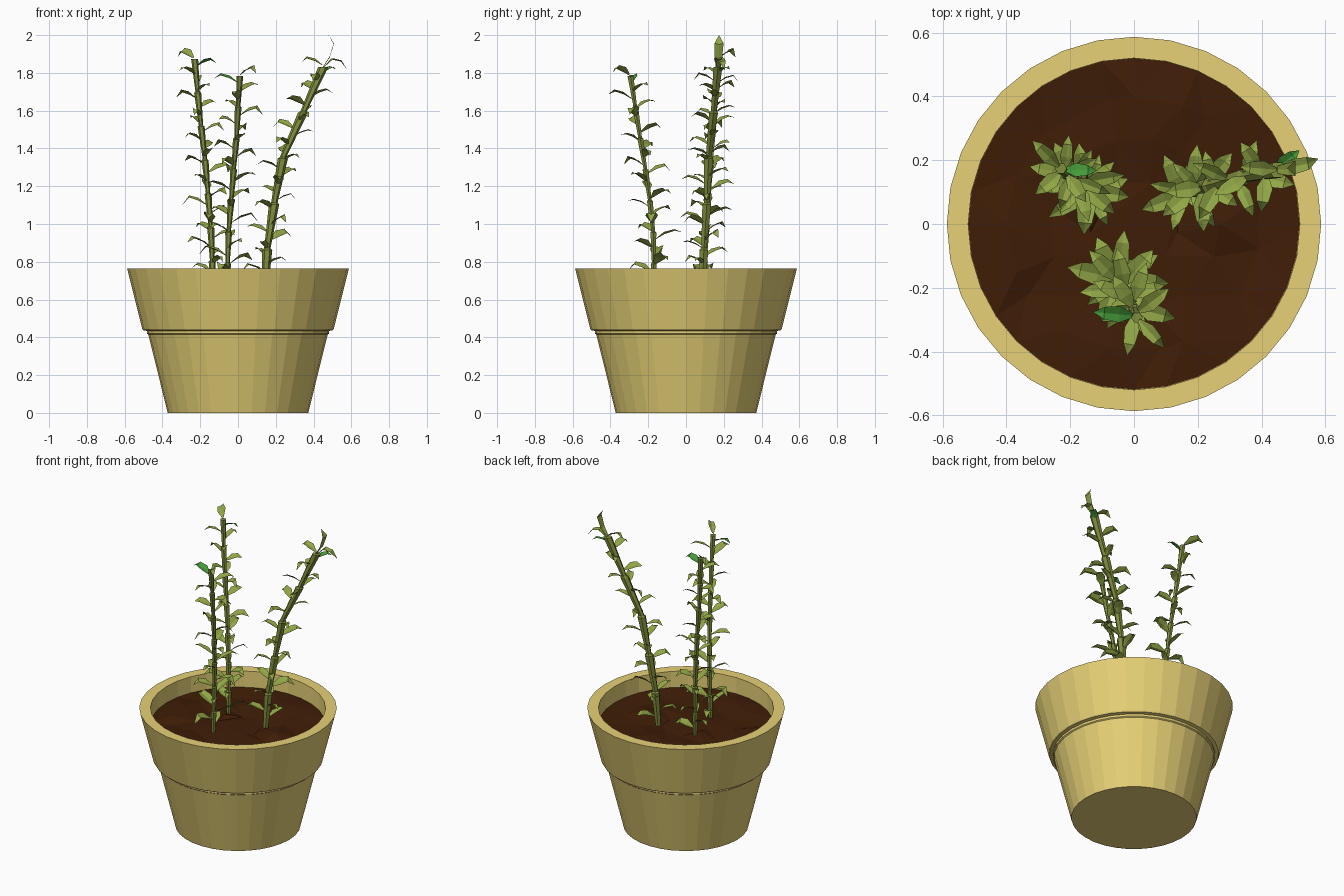
import bpy, bmesh, math, random
from mathutils import Vector

if "Cube" in bpy.data.objects:
    bpy.data.objects.remove(bpy.data.objects["Cube"])

random.seed(4)


def material(name, rgb):
    m = bpy.data.materials.new(name)
    m.diffuse_color = (*rgb, 1)
    m.use_nodes = True
    m.node_tree.nodes["Principled BSDF"].inputs["Base Color"].default_value = m.diffuse_color
    return m


CLAY = material("ochre_clay", (0.79, 0.635, 0.18))
SOIL = material("dark_soil", (0.05, 0.0125, 0.002))
STEM = material("olive_stem", (0.22, 0.27, 0.045))
LEAF = material("leaf_green", (0.28, 0.38, 0.06))
YOUNG = material("young_leaf_green", (0.06, 0.32, 0.04))


def make_object(name, bm, mats, fix_normals=True):
    if fix_normals:
        bmesh.ops.recalc_face_normals(bm, faces=bm.faces)
    me = bpy.data.meshes.new(name)
    bm.to_mesh(me)
    bm.free()
    for m in mats:
        me.materials.append(m)
    ob = bpy.data.objects.new(name, me)
    bpy.context.collection.objects.link(ob)
    return ob


def bridge(bm, a, b):
    n = len(a)
    for i in range(n):
        bm.faces.new((a[i], a[(i + 1) % n], b[(i + 1) % n], b[i]))


# Pot: revolved profile, 32 flat sides
N = 32


def circle(bm, r, z):
    return [bm.verts.new((r * math.cos(2 * math.pi * i / N),
                          r * math.sin(2 * math.pi * i / N), z)) for i in range(N)]


bm = bmesh.new()
profile = [(0.372, 0), (0.475, 0.415), (0.482, 0.42), (0.482, 0.434), (0.503, 0.438),
           (0.507, 0.445), (0.587, 0.765), (0.52, 0.765), (0.518, 0.62)]
rings = [circle(bm, r, z) for r, z in profile]
for a, b in zip(rings, rings[1:]):
    bridge(bm, a, b)
bm.faces.new(rings[0])
bm.faces.new(rings[-1])
make_object("pot", bm, [CLAY])

# Soil: uneven triangulated disc
bm = bmesh.new()
rings = []
for r in (0.519, 0.40, 0.27, 0.14):
    ring = circle(bm, r, 0.66)
    if r < 0.5:
        for v in ring:
            v.co.z += random.uniform(-0.02, 0.02)
    rings.append(ring)
for a, b in zip(rings, rings[1:]):
    bridge(bm, a, b)
bm.faces.new(rings[-1])
bmesh.ops.remove_doubles(bm, verts=[v for r in rings[1:] for v in r], dist=0.08)
bmesh.ops.triangulate(bm, faces=bm.faces)
make_object("soil", bm, [SOIL], False)


def along(path, t):
    # point on a polyline of (x, y, z) at height fraction t
    z = path[0][2] + t * (path[-1][2] - path[0][2])
    for a, b in zip(path, path[1:]):
        if z <= b[2] + 1e-6:
            return Vector(a).lerp(Vector(b), (z - a[2]) / (b[2] - a[2]))
    return Vector(path[-1])


def stem(name, path, radius, segments):
    # jointed stalk: each segment flares upward to its node
    bm = bmesh.new()
    rings = []
    for s in range(segments):
        for t, r in ((s, 0.75), (s + 0.96, 1.2)):
            c = along(path, t / segments)
            rings.append([bm.verts.new(c + Vector((math.cos(k * math.pi / 3),
                          math.sin(k * math.pi / 3), 0)) * radius * r) for k in range(6)])
    for a, b in zip(rings, rings[1:]):
        bridge(bm, a, b)
    bm.faces.new(rings[0])
    bm.faces.new(rings[-1])
    make_object(name, bm, [STEM])


def leaf(bm, spine, side, widths, mat):
    # folded blade: spine points with raised edges, pointed tip
    rows = []
    for p, w in zip(spine, widths):
        lift = Vector((0, 0, 0.3 * w))
        rows.append([bm.verts.new(p + side * w + lift), bm.verts.new(p),
                     bm.verts.new(p - side * w + lift)])
    tip = bm.verts.new(spine[-1])
    faces = []
    for a, b in zip(rows, rows[1:]):
        for k in (0, 1):
            faces.append(bm.faces.new((a[k], b[k], b[k + 1], a[k + 1])))
    for k in (0, 1):
        faces.append(bm.faces.new((rows[-1][k], tip, rows[-1][k + 1])))
    for f in faces:
        f.material_index = mat


def foliage(name, path, count, start, length):
    bm = bmesh.new()
    for i in range(count):
        t = 0.06 + 0.94 * i / (count - 1)
        az = start + i * 2.39996
        out = Vector((math.cos(az), math.sin(az), 0))
        # blades roll a little to one side
        side = Vector((-out.y, out.x, random.uniform(-0.55, 0.55))).normalized()
        L = length * random.uniform(0.85, 1.15) * (1 - 0.2 * t)
        w = L * random.uniform(0.18, 0.24)
        droop = random.uniform(0.0, 0.3)
        base = along(path, t) + out * 0.008
        spine = [base + out * (L * x) + Vector((0, 0, L * z)) for x, z in
                 ((0, 0), (0.35, 0.2), (0.72, 0.32), (1.0, droop))]
        leaf(bm, spine, side, (0.006, w, w * 0.75), 1 if i == count - 2 else 0)
    return make_object(name, bm, [LEAF, YOUNG], False)


# Three plants: path, radius, joints, leaf count, first angle, leaf length
plants = {
    "back_left": ([(-0.13, 0.09, 0.63), (-0.145, 0.11, 1.0), (-0.17, 0.13, 1.3),
                   (-0.205, 0.15, 1.6), (-0.23, 0.175, 1.88)], 0.0155, 7, 28, 0.4, 0.132),
    "front": ([(-0.06, -0.17, 0.63), (-0.05, -0.172, 0.95), (-0.03, -0.2, 1.2),
               (-0.005, -0.25, 1.5), (0.01, -0.295, 1.79)], 0.015, 7, 26, 2.0, 0.142),
    "right": ([(0.14, 0.085, 0.63), (0.155, 0.095, 0.87), (0.19, 0.11, 1.1),
               (0.24, 0.12, 1.36), (0.34, 0.145, 1.58), (0.455, 0.17, 1.84)],
              0.0225, 5, 28, 1.1, 0.13),
}
for name, (path, radius, joints, count, start, length) in plants.items():
    stem(name + "_stem", path, radius, joints)
    foliage(name + "_leaves", path, count, start, length)

# Upright tip leaf and drooping side leaf crowning the right plant
bm = bmesh.new()
leaf(bm, [Vector(p) for p in ((0.45, 0.17, 1.83), (0.485, 0.172, 1.88),
     (0.507, 0.175, 1.95), (0.48, 0.175, 2.0))], Vector((0, 1, 0)), (0.012, 0.02, 0.024), 0)
leaf(bm, [Vector(p) for p in ((0.455, 0.17, 1.83), (0.5, 0.18, 1.87),
     (0.545, 0.19, 1.86), (0.578, 0.205, 1.815))], Vector((-0.2, 0.98, 0)), (0.01, 0.024, 0.02), 0)
make_object("right_tip_leaves", bm, [LEAF], False)
